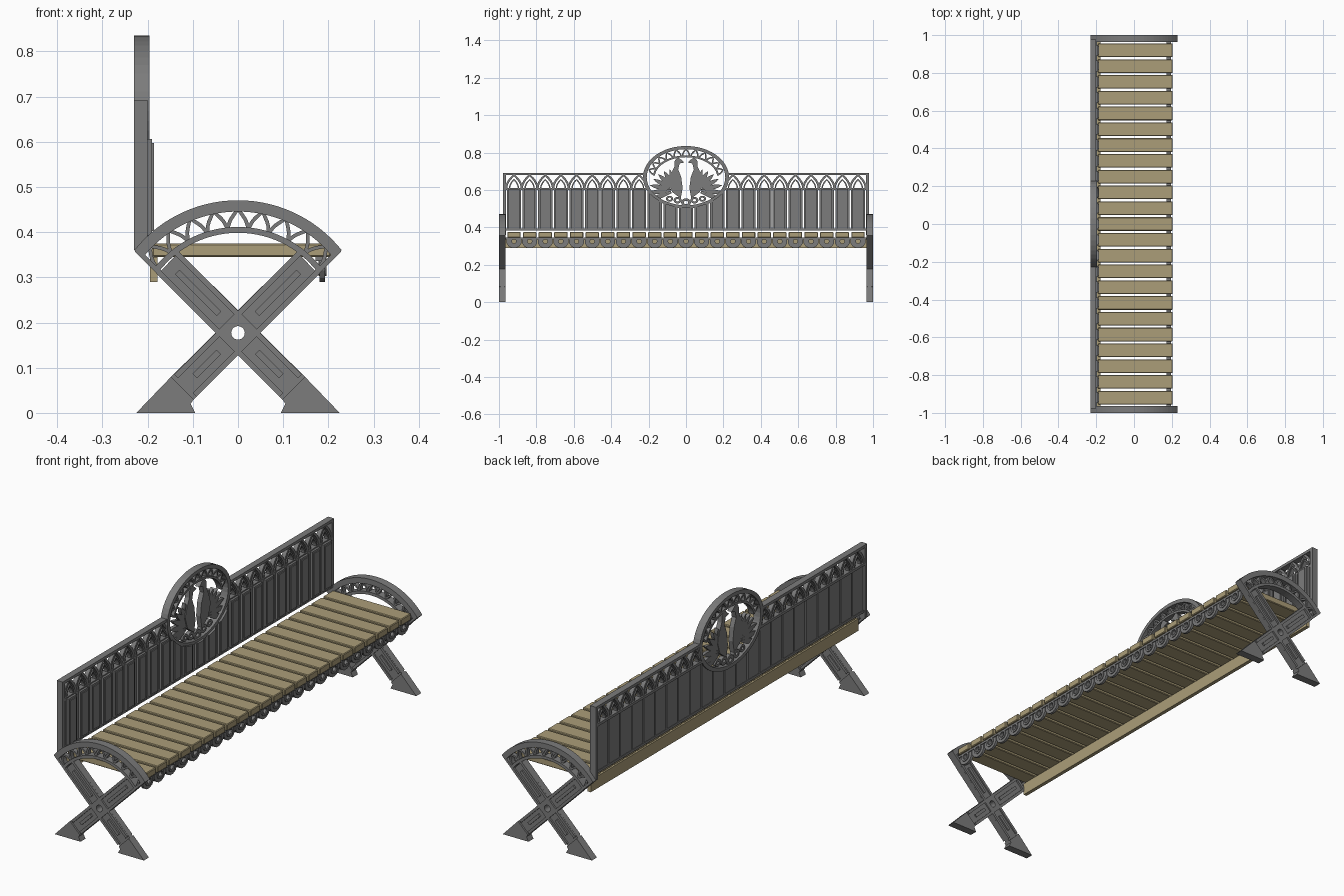
import bpy, bmesh
from math import sin, cos, pi, radians, sqrt
from mathutils import Vector

old = bpy.data.objects.get("Cube")
if old:
    bpy.data.objects.remove(old, do_unlink=True)


def material(name, rgb):
    m = bpy.data.materials.new(name)
    m.use_nodes = True
    m.diffuse_color = (*rgb, 1)
    m.node_tree.nodes["Principled BSDF"].inputs["Base Color"].default_value = (*rgb, 1)
    return m


IRON = material("grey iron", (0.20, 0.20, 0.20))
WOOD = material("tan wood", (0.41, 0.34, 0.19))


# Flat 2D outlines are placed either across the bench (x, z) or along it (y, z)
def across(u, v, d):
    return (u, d, v)


def along(u, v, d):
    return (d, u, v)


def prism(bm, pts, plane, d0, d1):
    a = [bm.verts.new(plane(u, v, d0)) for u, v in pts]
    b = [bm.verts.new(plane(u, v, d1)) for u, v in pts]
    bm.faces.new(a)
    bm.faces.new(b[::-1])
    for i in range(len(pts)):
        j = (i + 1) % len(pts)
        bm.faces.new((a[i], b[i], b[j], a[j]))


def band(bm, outer, inner, plane, d0, d1, closed=True):
    rings = [[bm.verts.new(plane(u, v, d)) for u, v in line]
             for line, d in ((outer, d0), (inner, d0), (inner, d1), (outer, d1))]
    n = len(outer)
    for i in range(n if closed else n - 1):
        j = (i + 1) % n
        for k in range(4):
            p, q = rings[k], rings[(k + 1) % 4]
            bm.faces.new((p[i], p[j], q[j], q[i]))
    if not closed:
        bm.faces.new([r[0] for r in rings])
        bm.faces.new([r[-1] for r in rings])


def ribbon(bm, pts, width, plane, d0, d1):
    pts = [Vector(p) for p in pts]
    left, right = [], []
    for i, p in enumerate(pts):
        t = (pts[min(i + 1, len(pts) - 1)] - pts[max(i - 1, 0)]).normalized()
        n = Vector((-t.y, t.x)) * width / 2
        left.append(p + n)
        right.append(p - n)
    band(bm, left, right, plane, d0, d1, closed=False)


def rect(bm, u0, u1, v0, v1, plane, d0, d1):
    prism(bm, [(u0, v0), (u1, v0), (u1, v1), (u0, v1)], plane, d0, d1)


def ellipse(cu, cv, a, b, n=40, start=0, sweep=360, ends=False):
    return [(cu + a * cos(radians(start + sweep * i / n)),
             cv + b * sin(radians(start + sweep * i / n))) for i in range(n + ends)]


def pointed(h, height, n=5):
    half = [(h * (1 - (i / n) ** 2), height * i / n) for i in range(n + 1)]
    return half + [(-u, v) for u, v in half[-2::-1]]


def finish(bm, name, mat):
    bmesh.ops.recalc_face_normals(bm, faces=bm.faces)
    me = bpy.data.meshes.new(name)
    bm.to_mesh(me)
    bm.free()
    me.materials.append(mat)
    ob = bpy.data.objects.new(name, me)
    bpy.context.collection.objects.link(ob)
    return ob


PITCH = 0.0836
SLOTS = [k * PITCH for k in range(-11, 12)]
HUB = 0.177          # height of the leg crossing


# Crossed end frames with arched armrest
def end_frame(name, s):
    bm = bmesh.new()
    core = (s * 0.97, s * 0.992)
    full = (s * 0.964, s * 1.0)
    # hub: diamond with a round hole
    angles = [2 * pi * i / 24 for i in range(24)]
    diamond = [(0.05 / (abs(cos(a)) + abs(sin(a)))) for a in angles]
    outer = [(r * cos(a), HUB + r * sin(a)) for r, a in zip(diamond, angles)]
    hole = [(0.015 * cos(a), HUB + 0.015 * sin(a)) for a in angles]
    band(bm, outer, hole, across, *full)
    for m in (-1, 1):
        def flip(pts):
            return [(m * u, v) for u, v in pts]
        # leg cores, upper and lower, and solid foot
        prism(bm, flip([(0.05, HUB), (0, HUB + 0.05), (0.13, 0.356), (0.179, 0.306)]), across, *core)
        prism(bm, flip([(0, HUB - 0.05), (0.05, HUB), (0.148, 0.08), (0.098, 0.03)]), across, *core)
        prism(bm, flip([(0.225, 0), (0.095, 0), (0.105, 0.02), (0.098, 0.03), (0.148, 0.08)]),
              across, *full)
        # raised edges and central rib on each leg
        for up, reach in ((1, 0.22), (-1, 0.165)):
            for off, w, lo, hi in ((-0.029, 0.012, 0.03, reach), (0.029, 0.012, 0.03, reach),
                                   (0, 0.014, 0.06, reach - 0.03)):
                line = [((t + off) * 0.7071, HUB + up * (t - off) * 0.7071) for t in (lo, hi)]
                ribbon(bm, flip(line), w, across, *full)
    # armrest arcs centred on the hub
    for r, w, a0, d in ((0.281, 0.025, 38.5, full), (0.228, 0.013, 37, full)):
        ribbon(bm, ellipse(0, HUB, r, r, 30, a0, 180 - 2 * a0, True), w, across, *d)
    # tracery between the arcs
    for i in range(-4, 5):
        a = radians(90 + i * 11.4)
        for h, height, w in ((0.022, 0.044, 0.008),):
            pts = [(u * sin(a) + (0.228 + v) * cos(a), HUB - u * cos(a) + (0.228 + v) * sin(a))
                   for u, v in pointed(h, height)]
            ribbon(bm, pts, w, across, *core)
    for m in (-1, 1):
        ribbon(bm, [(m * 0.172, 0.309), (m * 0.225, 0.361)], 0.011, across, *full)
    finish(bm, name, IRON)


end_frame("right_end_frame", -1)
end_frame("left_end_frame", 1)

# Seat slats
bm = bmesh.new()
for y in SLOTS:
    rect(bm, y - 0.036, y + 0.036, 0.345, 0.375, along, -0.19, 0.205)
seat = finish(bm, "seat_slats", WOOD)
bev = seat.modifiers.new("soft edges", "BEVEL")
bev.width = 0.003
bev.segments = 1

# Rear wooden rail under the seat
bm = bmesh.new()
rect(bm, -0.965, 0.965, 0.29, 0.345, along, -0.195, -0.178)
finish(bm, "rear_seat_rail", WOOD)

# Scalloped front valance
bm = bmesh.new()
rect(bm, -0.968, 0.968, 0.336, 0.346, along, 0.172, 0.196)
for y in SLOTS:
    c = (y, 0.325)
    band(bm, ellipse(*c, 0.041, 0.037, 12, 15), ellipse(*c, 0.012, 0.012, 12, 15), along, 0.180, 0.192)
    band(bm, ellipse(*c, 0.024, 0.023, 12, 15), ellipse(*c, 0.014, 0.014, 12, 15), along, 0.178, 0.196)
finish(bm, "front_valance", IRON)

# Backrest frame: end posts and rails, broken by the oval medallion
MZ, MA, MB = 0.668, 0.23, 0.167
XB, XF = -0.23, -0.2


def oval_bottom(y):
    return MZ - MB * sqrt(1 - (y / MA) ** 2) if abs(y) < MA else MZ


bm = bmesh.new()
rect(bm, -0.965, 0.965, 0.383, 0.394, along, XB + 0.004, XF + 0.004)
for s in (-1, 1):
    rect(bm, s * 0.962, s * 0.978, 0.36, 0.692, along, XB, XF)
    rect(bm, s * 0.222, s * 0.97, 0.679, 0.692, along, XB, XF)
    rect(bm, s * 0.205, s * 0.97, 0.599, 0.611, along, XB, XF)
finish(bm, "backrest_frame", IRON)

# Pointed arch frieze below the top rail
bm = bmesh.new()
for y in SLOTS:
    if abs(y) > 0.23:
        for h, height, w in ((0.041, 0.070, 0.011), (0.024, 0.046, 0.007)):
            ribbon(bm, [(y + u, 0.609 + v) for u, v in pointed(h, height)], w, along, XB + 0.006, XF - 0.004)
finish(bm, "backrest_frieze", IRON)

# Backrest planks, trimmed to the oval, each with a raised front panel
bm = bmesh.new()
for y in SLOTS:
    for half, low, top, d0, d1 in ((0.038, 0.385, 0.604, XB + 0.006, XF), (0.029, 0.393, 0.606, XF, -0.190),
                                   (0.022, 0.402, 0.597, -0.190, -0.186)):
        ys = [y + half * (1 - i / 3) for i in range(7)]
        tops = [(u, min(top, oval_bottom(u) + 0.006)) for u in ys]
        prism(bm, [(y - half, low), (y + half, low)] + tops, along, d0, d1)
finish(bm, "backrest_planks", IRON)

# Oval medallion: rim, inner arch and tracery
bm = bmesh.new()
band(bm, ellipse(0, MZ, MA, MB, 48), ellipse(0, MZ, MA - 0.02, MB - 0.017, 48), along, XB, XF + 0.004)
ribbon(bm, ellipse(0, MZ, 0.172, 0.112, 24, 5, 170, True), 0.010, along, XB + 0.004, XF)
for i in range(11):
    a = radians(15 + 15 * i)
    pts = [((0.172 + 0.85 * v) * cos(a) + 1.2 * u * sin(a), MZ + (0.112 + v) * sin(a) - u * cos(a))
           for u, v in pointed(0.016, 0.038)]
    ribbon(bm, pts, 0.008, along, XB + 0.006, XF - 0.004)
# lower scrollwork: rosettes
for y, z, r in ((0, 0.533, 0.022), (0.045, 0.545, 0.018), (-0.045, 0.545, 0.018),
                (0.088, 0.553, 0.016), (-0.088, 0.553, 0.016)):
    band(bm, ellipse(y, z, r * 1.2, r, 14), ellipse(y, z, r * 0.5, r * 0.4, 14), along, XB + 0.006, XF - 0.004)
finish(bm, "medallion_frame", IRON)

# Pair of facing birds with fanned tails
BIRD = [(0.028, 0.555), (0.075, 0.59), (0.092, 0.645), (0.078, 0.69), (0.062, 0.725), (0.06, 0.757),
        (0.046, 0.773), (0.03, 0.766), (0.01, 0.747), (0.034, 0.742), (0.042, 0.71), (0.026, 0.67), (0.018, 0.61)]
bm = bmesh.new()
for s in (-1, 1):
    prism(bm, [(s * u, v) for u, v in BIRD], along, XB + 0.006, XF - 0.002)
    for i in range(7):
        a = radians(-18 + 15 * i)
        reach = 0.155 - 0.007 * abs(i - 1)
        leaf = [(t * reach, 0.012 * sin(pi * t ** 1.6)) for t in (0.2, 0.4, 0.55, 0.7, 0.85, 1)]
        leaf += [(u, -v) for u, v in leaf[-2::-1]]
        pts = [(s * (0.05 + u * cos(a) - v * sin(a)), 0.595 + u * sin(a) + v * cos(a)) for u, v in leaf]
        prism(bm, pts, along, XB + 0.008, XF - 0.006)
finish(bm, "medallion_birds", IRON)
